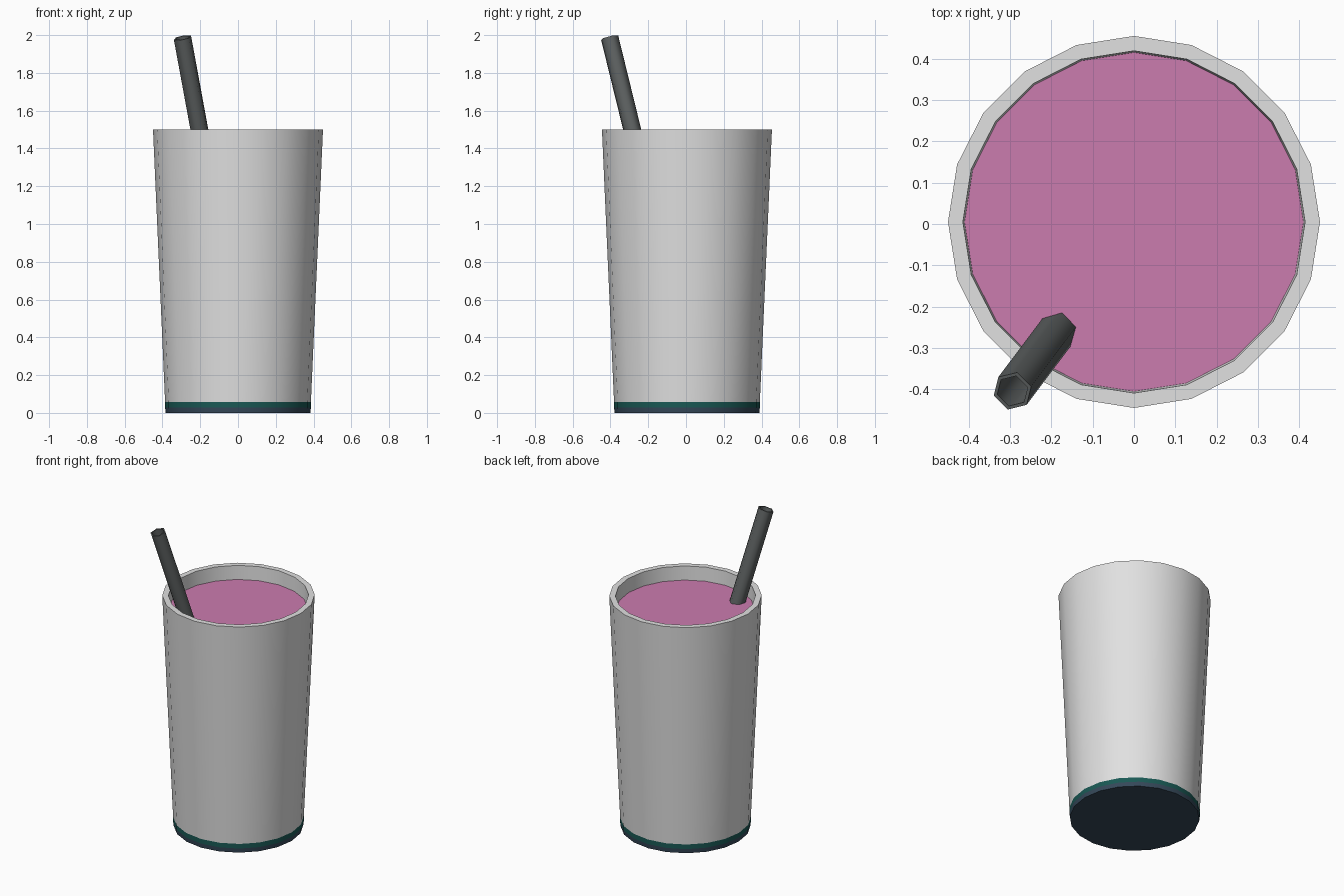
import bpy, bmesh, math
from mathutils import Vector, Matrix

if "Cube" in bpy.data.objects:
    bpy.data.objects.remove(bpy.data.objects["Cube"])


def material(name, color):
    m = bpy.data.materials.new(name)
    m.diffuse_color = (*color, 1)
    m.use_nodes = True
    m.node_tree.nodes["Principled BSDF"].inputs["Base Color"].default_value = m.diffuse_color
    return m


WHITE = material("off white", (0.75, 0.75, 0.75))
PINK = material("drink pink", (0.60, 0.20, 0.43))
GREY = material("straw grey", (0.11, 0.12, 0.12))
TEAL = material("dark teal", (0.01, 0.10, 0.09))
NAVY = material("dark navy", (0.035, 0.065, 0.10))


def lathe(name, profile, sides, mat, matrix, closed=False, phase=0.0, smooth=35):
    """Spin (radius, height) points round z; cap the ends unless closed."""
    bm = bmesh.new()
    rings = []
    for r, z in profile:
        rings.append([bm.verts.new((r * math.cos(phase + math.tau * i / sides),
                                    r * math.sin(phase + math.tau * i / sides), z))
                      for i in range(sides)])
    pairs = list(zip(rings, rings[1:]))
    if closed:
        pairs.append((rings[-1], rings[0]))
    for a, b in pairs:
        for i in range(sides):
            j = (i + 1) % sides
            bm.faces.new((a[i], a[j], b[j], b[i]))
    if not closed:
        bm.faces.new(rings[0][::-1])
        bm.faces.new(rings[-1])
    bmesh.ops.recalc_face_normals(bm, faces=bm.faces)
    me = bpy.data.meshes.new(name)
    bm.to_mesh(me)
    bm.free()
    ob = bpy.data.objects.new(name, me)
    ob.matrix_world = matrix
    me.materials.append(mat)
    bpy.context.collection.objects.link(ob)
    bpy.ops.object.select_all(action='DESELECT')
    ob.select_set(True)
    bpy.context.view_layer.objects.active = ob
    bpy.ops.object.shade_smooth_by_angle(angle=math.radians(smooth))
    return ob


center = Matrix.Translation((0, 0.005, 0))
SIDES = 20

# Tapered cup wall with a thin rim
lathe("cup_wall", [(0.386, 0.058), (0.45, 1.5), (0.414, 1.5), (0.35, 0.058)],
      SIDES, WHITE, center, closed=True)

# Drink filling the cup to just below the rim
lathe("drink", [(0.352, 0.07), (0.411, 1.41)], SIDES, PINK, center)

# Two-tone base
lathe("base_band", [(0.386, 0.028), (0.386, 0.058)], SIDES, TEAL, center)
lathe("base_foot", [(0.383, 0.0), (0.386, 0.028)], SIDES, NAVY, center)

# Leaning hollow six-sided straw
top = Vector((-0.294, -0.404, 1.986))
axis = Vector((-0.184, -0.245, 1.0)).normalized()
length = 1.2
tilt = Vector((0, 0, 1)).rotation_difference(axis).to_matrix().to_4x4()
lathe("straw", [(0.048, -length), (0.048, 0), (0.039, 0), (0.039, -length)],
      6, GREY, Matrix.Translation(top) @ tilt, closed=True,
      phase=math.radians(75), smooth=65)
